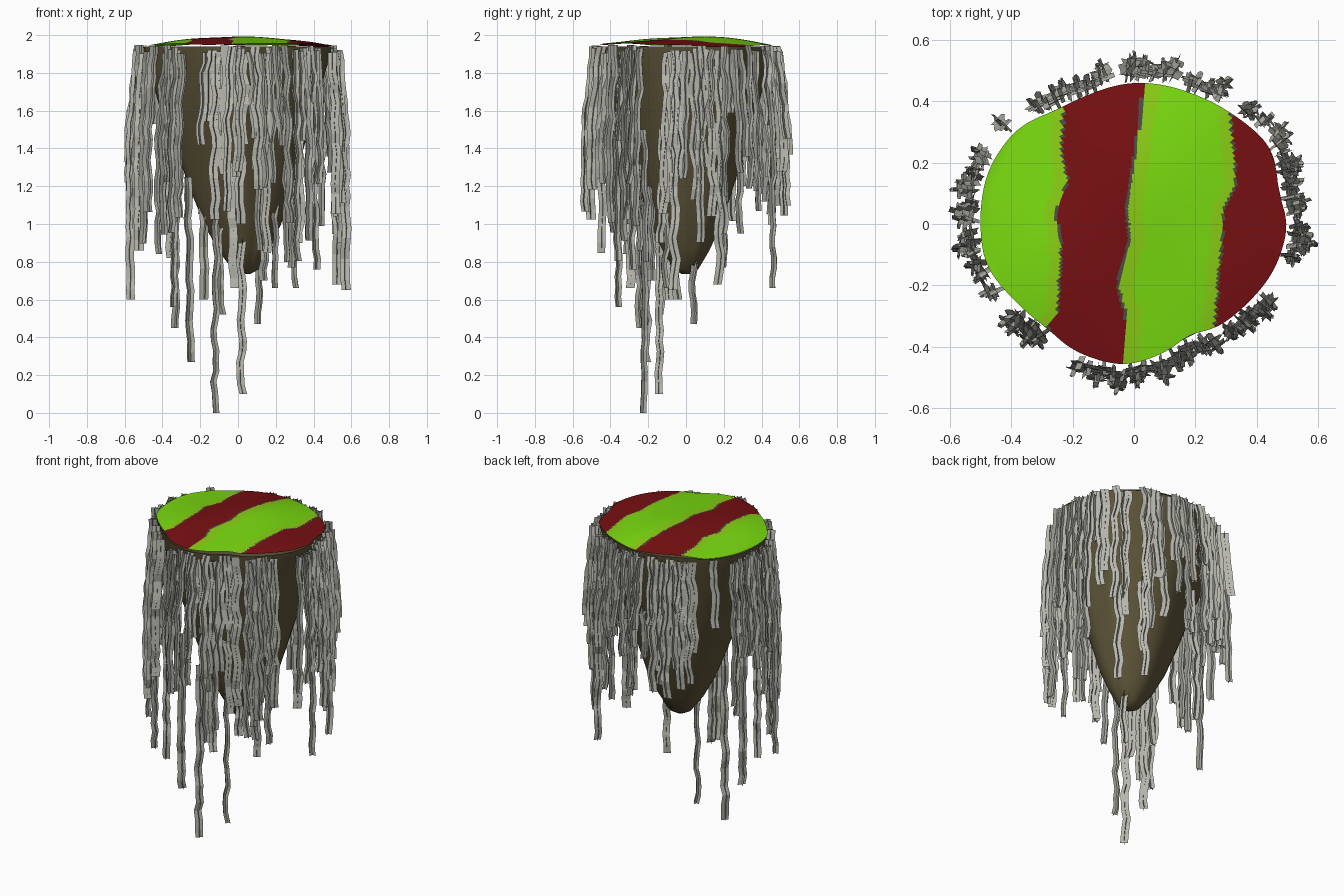
import bpy, bmesh, math, random
from mathutils import Vector

random.seed(7)
cube = bpy.data.objects.get("Cube")
if cube:
    bpy.data.objects.remove(cube)


def material(name, rgb):
    m = bpy.data.materials.new(name)
    m.use_nodes = True
    m.diffuse_color = (*rgb, 1)
    m.node_tree.nodes["Principled BSDF"].inputs["Base Color"].default_value = (*rgb, 1)
    return m


GREEN = material("bright green", (0.19, 0.70, 0.005))
OLIVE = material("yellow green", (0.25, 0.61, 0.007))
RED = material("dark red", (0.185, 0.005, 0.006))
SEAM = material("dark grey", (0.07, 0.075, 0.06))
EARTH = material("brown earth", (0.11, 0.09, 0.04))
VINE = material("pale grey", (0.47, 0.47, 0.42))


def finish(name, bm, mats, smooth=False):
    me = bpy.data.meshes.new(name)
    bm.to_mesh(me)
    bm.free()
    ob = bpy.data.objects.new(name, me)
    bpy.context.collection.objects.link(ob)
    for m in mats:
        me.materials.append(m)
    if smooth:
        bpy.ops.object.select_all(action="DESELECT")
        ob.select_set(True)
        bpy.context.view_layer.objects.active = ob
        bpy.ops.object.shade_smooth_by_angle(angle=math.radians(40))
    return ob


def interp(pts, t):
    for (a, va), (b, vb) in zip(pts, pts[1:]):
        if t <= b:
            return va + (vb - va) * max(0, (t - a) / (b - a))
    return pts[-1][1]


# Irregular outline: degrees, radius
OUTLINE = [(0, .5), (12, .48), (29, .51), (48, .48), (65, .465), (90, .46), (110, .445),
           (124, .447), (141, .49), (160, .505), (180, .5), (195, .5), (213, .46), (230, .44),
           (244, .455), (266, .46), (283, .43), (297, .4), (308, .43), (325, .45), (342, .48), (360, .5)]


def rim(deg):
    # small average softens the corners
    return sum(interp(OUTLINE, (deg + d) % 360) for d in (-4, 0, 4)) / 3


def lathe(rings, seg):
    """rings of (scale, z, x offset); joins them with quads, closes the last with a fan."""
    bm = bmesh.new()
    loops = []
    for s, z, off in rings:
        loop = []
        for i in range(seg):
            a = math.tau * i / seg
            r = s * rim(math.degrees(a))
            loop.append(bm.verts.new((r * math.cos(a) + off, r * math.sin(a), z)))
        loops.append(loop)
    for lo, hi in zip(loops, loops[1:]):
        for i in range(seg):
            j = (i + 1) % seg
            bm.faces.new((lo[i], lo[j], hi[j], hi[i]))
    bm.faces.new(loops[-1])
    bmesh.ops.recalc_face_normals(bm, faces=bm.faces)
    return bm


# Tapered body under the cap
body = lathe([(1, 1.94, 0), (.99, 1.91, 0), (.93, 1.8, 0), (.82, 1.6, 0), (.68, 1.4, .01),
              (.55, 1.2, .015), (.41, 1.0, .025), (.27, .86, .03), (.14, .76, .04), (.05, .735, .04)], 48)
finish("hanging_body", body, [EARTH], True)

# Striped domed cap, faces coloured by wavy stripe borders
LEFT = [(-.35, -.29), (-.28, -.25), (-.05, -.24), (.03, -.26), (.14, -.22), (.25, -.24), (.4, -.23)]
MID = [(-.45, -.03), (-.3, -.02), (-.2, -.05), (-.05, -.01), (.05, -.02), (.25, .01), (.45, .04)]
RIGHT = [(-.33, .26), (-.1, .28), (.05, .29), (.13, .33), (.37, .31)]
cap = lathe([(1 - k / 48, 1.945, 0) for k in range(48)], 160)
for v in cap.verts:
    q = min(1, v.co.xy.length / .48)
    v.co.z += .045 * (1 - q * q) + .007 * math.sin(v.co.x * 9 + 1) * math.sin(v.co.y * 8)
for f in cap.faces:
    c = f.calc_center_median()
    a, b, d = (interp(p, c.y) for p in (LEFT, MID, RIGHT))
    if c.x < a:
        f.material_index = 1 if c.x > a - .035 else 0
    elif c.x < b:
        f.material_index = 3 if c.x > b - .01 or c.x < a + .007 else 2
    elif c.x < d:
        f.material_index = 1 if c.x < b + .045 or c.x > d - .035 else 0
    else:
        f.material_index = 3 if c.x < d + .007 else 2
if sum(f.normal.z for f in cap.faces) < 0:
    bmesh.ops.reverse_faces(cap, faces=cap.faces)
finish("striped_cap", cap, [GREEN, OLIVE, RED, SEAM], True)


def strand(bm, x, y, top, bottom, flare):
    """Crossed pair of wobbling ribbons hanging from (x, y)."""
    out = Vector((x, y, 0)).normalized()
    side = Vector((-out.y, out.x, 0))
    n = max(3, round((top - bottom) / .055))
    wide = random.uniform(.02, .026)
    phase, drift = random.uniform(0, 6), random.uniform(-.02, .02)
    path = []
    for i in range(n + 1):
        t = i / n
        drop = (top - bottom) * t
        p = Vector((x, y, top - drop)) + out * (flare * min(1, drop / .45) + random.uniform(-.006, .006))
        path.append(p + side * (drift * t + .007 * math.sin(i * 1.3 + phase) + random.uniform(-.005, .005)))
    turn = random.uniform(-.3, .3)
    u = side * math.cos(turn) + out * math.sin(turn)
    w = out * math.cos(turn) - side * math.sin(turn)
    for axis in (u, w):
        rows = [[bm.verts.new(p + axis * s * wide) for s in (-1, 1)] for p in path]
        for r, q in zip(rows, rows[1:]):
            bm.faces.new((r[0], r[1], q[1], q[0]))


# Clusters around the rim: start, end in degrees, shortest and longest drop
CLUSTERS = [(-11, 16, .4, 1.1), (19, 35, .3, 1.0), (39, 46, .4, 1.2), (57, 68, .4, 1.25),
            (75, 94, .3, .9), (100, 131, .3, .9), (143, 144, .4, .5), (155, 180, .35, .9),
            (183, 200, .3, 1.1), (206, 208, .8, 1.1), (217, 231, .5, 1.15), (249, 283, .3, .95),
            (286, 305, .5, 1.15), (312, 334, .4, 1.2)]
bm = bmesh.new()
for start, end, short, long in CLUSTERS:
    deg = start
    while deg <= end:
        a = math.radians(deg)
        r = rim(deg) + random.uniform(.015, .035)
        top = random.uniform(1.9, 1.95)
        strand(bm, r * math.cos(a), r * math.sin(a), top,
               top - random.uniform(short, long), random.uniform(.02, .055))
        deg += random.uniform(2.4, 4)
# Longest rim strands on both sides
for x, y, low in ((-.53, -.07, .6), (.53, -.06, .65), (.48, .17, .68), (.27, .43, .66), (-.32, -.32, .56)):
    strand(bm, x, y, 1.92, low, .04)
finish("rim_strands", bm, [VINE])

# Inner strands rooted in the tapering body
INNER = [(-.12, -.22, 1.1, 0), (.02, -.14, 1, .1), (-.26, -.2, 1.25, .27), (.11, .04, .92, .47),
         (-.33, -.25, 1.45, .45), (-.1, -.12, 1, .52), (.2, -.1, 1.3, .66), (.28, .2, 1.45, .77),
         (-.36, 0, 1.6, .82), (-.04, -.29, 1.35, .66), (.1, -.25, 1.35, .86), (.02, -.31, 1.6, 1),
         (-.18, -.06, 1.1, .6), (.13, -.19, 1.2, .7), (.33, -.12, 1.6, .9), (.25, -.22, 1.5, .8),
         (.06, .34, 1.6, 1.2), (-.2, .28, 1.5, 1.2), (.18, .28, 1.5, .95)]
bm = bmesh.new()
for x, y, top, low in INNER:
    strand(bm, x, y, top, low, 0)
finish("inner_strands", bm, [VINE])
